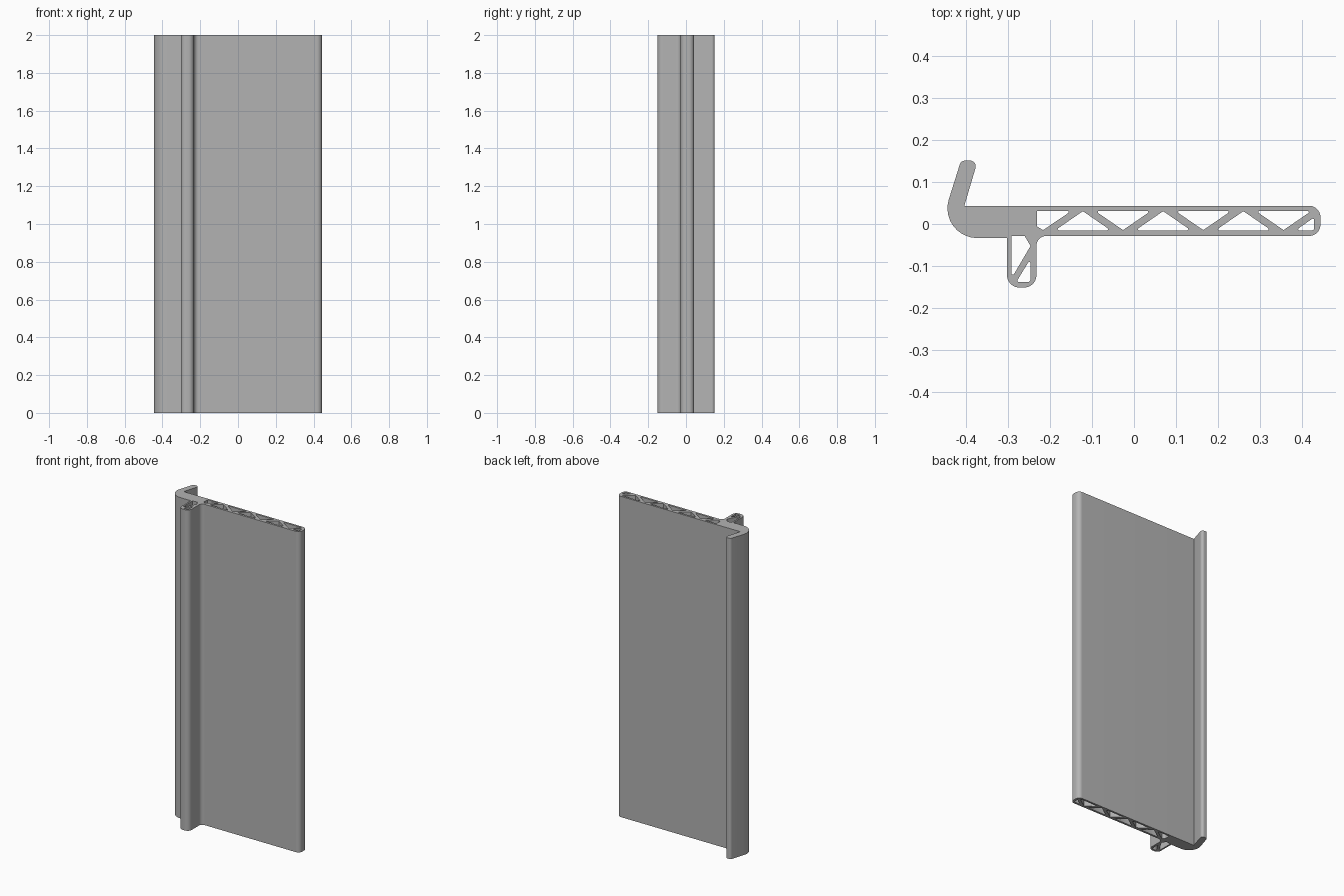
import bpy
import bmesh
import math
from mathutils import Vector

cube = bpy.data.objects.get("Cube")
if cube:
    bpy.data.objects.remove(cube, do_unlink=True)


def rounded(corners, steps=6):
    """Polygon from (x, y, radius) corners, each rounded by an arc."""
    out = []
    for i, (x, y, r) in enumerate(corners):
        p = Vector((x, y))
        a = (Vector(corners[i - 1][:2]) - p).normalized()
        b = (Vector(corners[(i + 1) % len(corners)][:2]) - p).normalized()
        if r == 0:
            out.append(p)
            continue
        half = a.angle(b) / 2
        centre = p + (a + b).normalized() * (r / math.sin(half))
        start = p + a * (r / math.tan(half)) - centre
        end = p + b * (r / math.tan(half)) - centre
        sweep = start.angle_signed(end)
        for k in range(steps + 1):
            t = -sweep * k / steps
            c, s = math.cos(t), math.sin(t)
            out.append(centre + Vector((c * start.x - s * start.y, s * start.x + c * start.y)))
    return out


# Outer outline: hooked lip, solid shoulder, hollow foot and long panel
outline = rounded([
    (-0.471, -0.031, 0.071), (-0.303, -0.031, 0), (-0.303, -0.149, 0.029),
    (-0.233, -0.149, 0.029), (-0.233, -0.026, 0.024), (0.445, -0.026, 0.027),
    (0.445, 0.046, 0.027), (-0.405, 0.046, 0), (-0.373, 0.154, 0.014),
    (-0.413, 0.154, 0.014)], steps=10)

# Panel chambers: alternating triangles between the zigzag webs
TOP, BOTTOM, PITCH, HALF, R = 0.034, -0.013, 0.0958, 0.067, 0.003
holes = []
for i in range(6):
    x = -0.122 + PITCH * i
    base, tip = (BOTTOM, TOP) if i % 2 == 0 else (TOP, BOTTOM)
    holes.append([(x - HALF, base, R), (x + HALF, base, R), (x, tip - (tip - base) * 0.02, R)])

# End chambers of the panel and the two chambers of the foot
holes += [
    [(-0.232, TOP, R), (-0.149, TOP, R), (-0.217, -0.012, R), (-0.232, -0.003, R)],
    [(0.385, BOTTOM, R), (0.43, BOTTOM, 0.006), (0.43, 0.018, R)],
    [(-0.293, -0.026, 0), (-0.261, -0.026, 0), (-0.247, -0.05, R),
     (-0.287, -0.118, R), (-0.293, -0.118, R)],
    [(-0.247, -0.08, R), (-0.247, -0.136, 0.006), (-0.281, -0.136, R)],
]

# Filled curve extruded to full height
curve = bpy.data.curves.new("profile", "CURVE")
curve.dimensions = "2D"
curve.fill_mode = "BOTH"
curve.extrude = 1
for pts in [outline] + [rounded(h, 3) for h in holes]:
    spline = curve.splines.new("POLY")
    spline.points.add(len(pts) - 1)
    for point, p in zip(spline.points, pts):
        point.co = (p.x, p.y - 0.0025, 0, 1)
    spline.use_cyclic_u = True
helper = bpy.data.objects.new("profile_curve", curve)
bpy.context.collection.objects.link(helper)
bpy.context.view_layer.update()
evaluated = helper.evaluated_get(bpy.context.evaluated_depsgraph_get())
mesh = bpy.data.meshes.new_from_object(evaluated)
bpy.data.objects.remove(helper, do_unlink=True)

# Weld caps to walls and stand the extrusion on the ground
bm = bmesh.new()
bm.from_mesh(mesh)
bmesh.ops.remove_doubles(bm, verts=bm.verts, dist=0.0001)
bmesh.ops.recalc_face_normals(bm, faces=bm.faces)
bmesh.ops.translate(bm, verts=bm.verts, vec=(0, 0, 1))
bm.to_mesh(mesh)
bm.free()

panel = bpy.data.objects.new("extruded_panel", mesh)
bpy.context.collection.objects.link(panel)

grey = bpy.data.materials.new("plain grey")
grey.use_nodes = True
colour = (0.45, 0.45, 0.45, 1)
grey.diffuse_color = colour
grey.node_tree.nodes["Principled BSDF"].inputs["Base Color"].default_value = colour
mesh.materials.clear()
mesh.materials.append(grey)

bpy.ops.object.select_all(action="DESELECT")
panel.select_set(True)
bpy.context.view_layer.objects.active = panel
bpy.ops.object.shade_smooth_by_angle(angle=math.radians(30))
